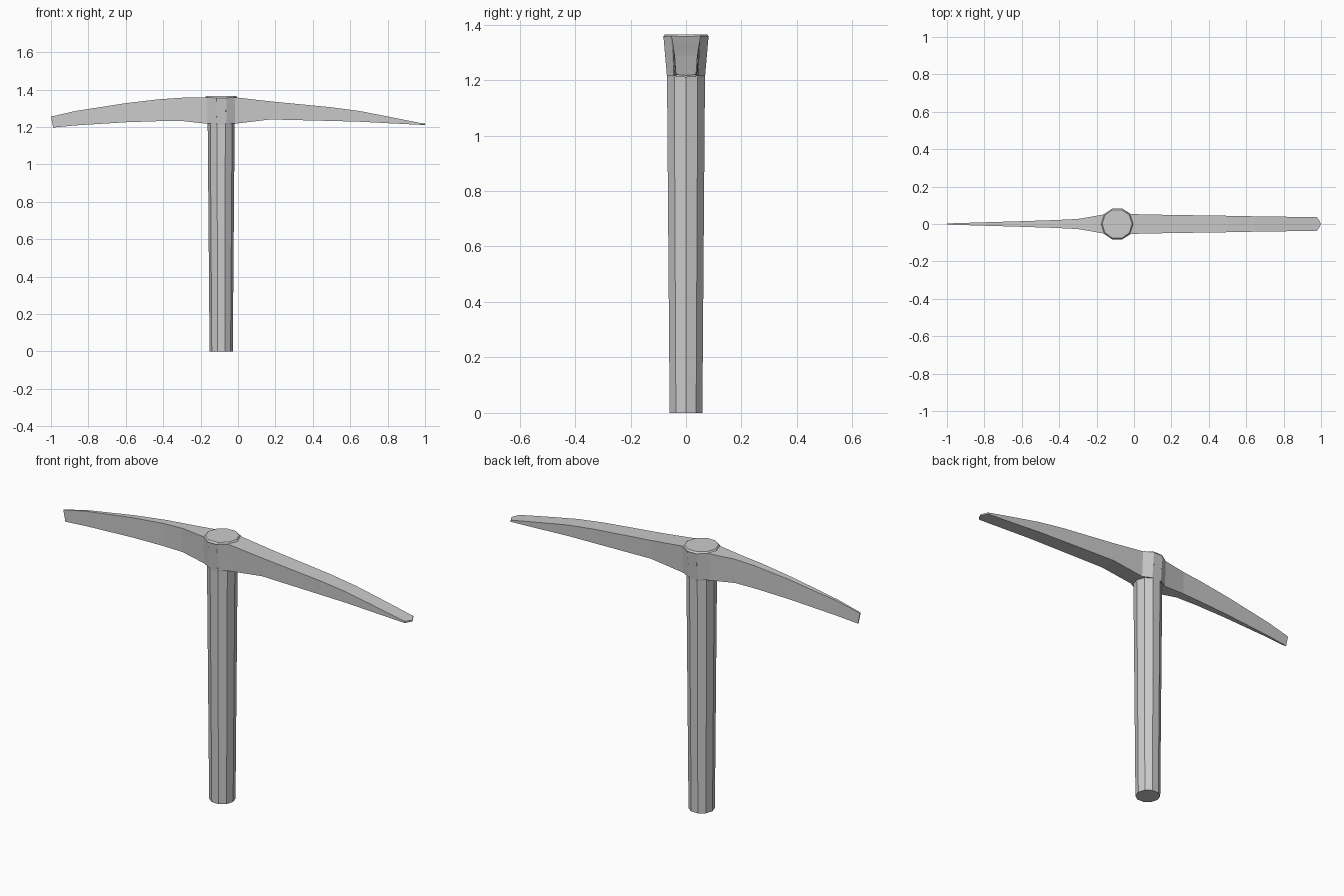
import bpy, bmesh, math

CX = -0.09  # handle axis


def finish(name, bm):
    bmesh.ops.remove_doubles(bm, verts=bm.verts, dist=0.0005)
    bmesh.ops.recalc_face_normals(bm, faces=bm.faces)
    me = bpy.data.meshes.new(name)
    bm.to_mesh(me)
    bm.free()
    ob = bpy.data.objects.new(name, me)
    bpy.context.collection.objects.link(ob)
    return ob


def loft(name, rings):
    bm = bmesh.new()
    loops = [[bm.verts.new(p) for p in ring] for ring in rings]
    for a, b in zip(loops, loops[1:]):
        n = len(a)
        for i in range(n):
            j = (i + 1) % n
            bm.faces.new((a[i], a[j], b[j], b[i]))
    bm.faces.new(loops[0])
    bm.faces.new(loops[-1])
    return finish(name, bm)


def decagon(r, z):
    return [(CX + r * math.cos(i * math.pi / 5), r * math.sin(i * math.pi / 5), z)
            for i in range(10)]


# Ten-sided handle, flaring inside the head and ending in a chamfered cap
loft("handle", [decagon(r, z) for r, z in
                ((0.062, 0), (0.072, 1.21), (0.085, 1.352), (0.087, 1.356), (0.080, 1.365))])

# Head sections: x, top z, bottom z, half width at top, half width at bottom
sections = [
    (-1.00, 1.255, 1.197, 0.003, 0.003),
    (-0.87, 1.285, 1.208, 0.007, 0.007),
    (-0.60, 1.327, 1.225, 0.015, 0.015),
    (-0.42, 1.348, 1.231, 0.021, 0.020),
    (-0.30, 1.356, 1.232, 0.027, 0.025),
    (-0.165, 1.358, 1.217, 0.050, 0.043),
    (-0.118, 1.358, 1.217, 0.081, 0.069),
    (-0.062, 1.358, 1.217, 0.081, 0.069),
    (-0.015, 1.358, 1.217, 0.053, 0.045),
    (0.17, 1.337, 1.240, 0.049, 0.045),
    (0.50, 1.305, 1.232, 0.044, 0.042),
    (0.65, 1.285, 1.228, 0.041, 0.040),
    (0.80, 1.256, 1.220, 0.039, 0.038),
    (0.98, 1.220, 1.211, 0.036, 0.036),
    (1.00, 1.217, 1.210, 0.001, 0.001),
]
# Narrow pick on the left, flat adze on the right; the pick's end is slightly slanted
loft("pick_head", [[(x, -a, t), (x, a, t),
                    (x + (0.012 if x == -1 else 0), b, z),
                    (x + (0.012 if x == -1 else 0), -b, z)]
                   for x, t, z, a, b in sections])
